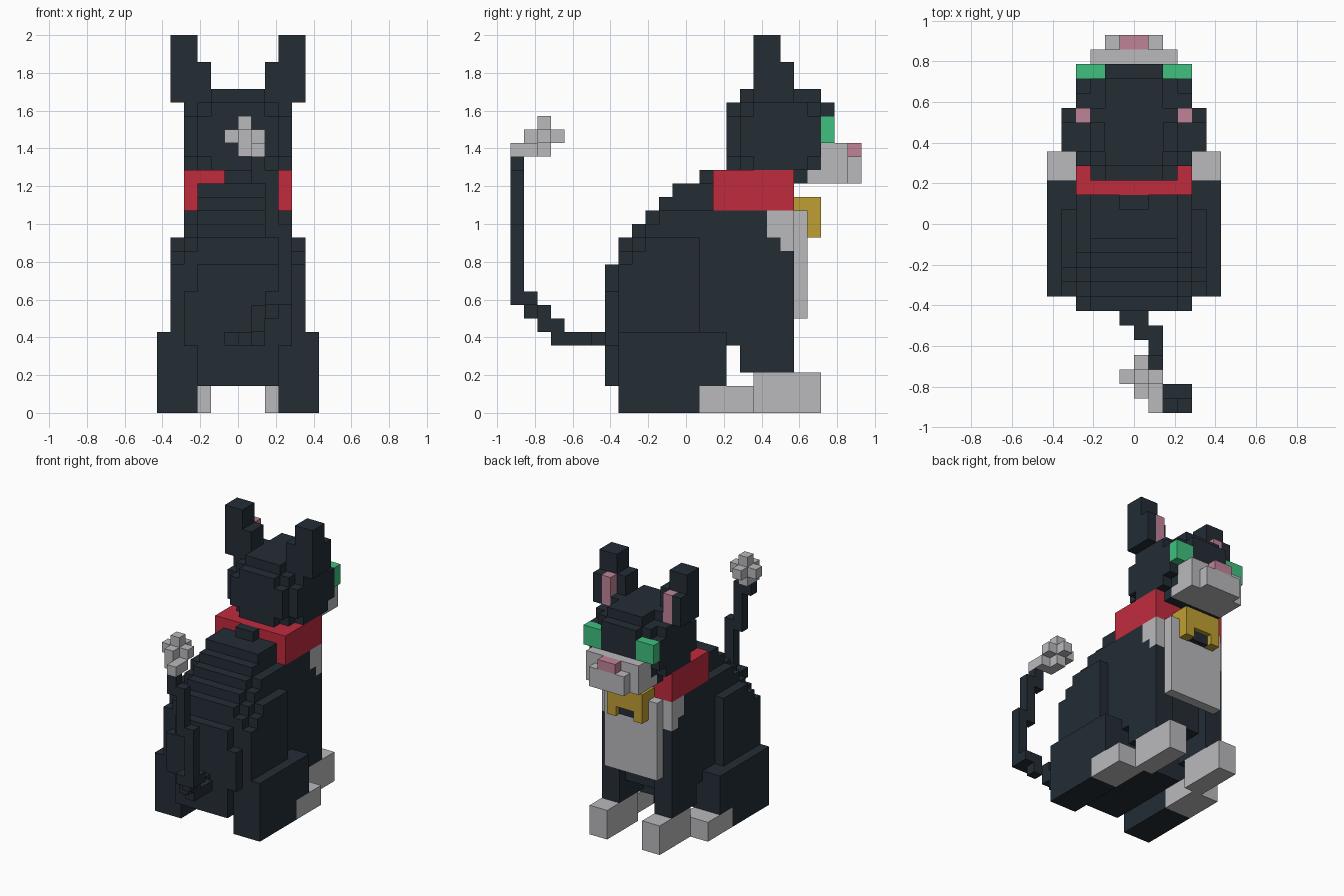
import bpy, bmesh

cube = bpy.data.objects.get("Cube")
if cube:
    bpy.data.objects.remove(cube)

U = 1 / 14  # size of one block


def material(name, rgb):
    m = bpy.data.materials.new(name)
    m.use_nodes = True
    m.diffuse_color = (*rgb, 1)
    m.node_tree.nodes["Principled BSDF"].inputs["Base Color"].default_value = (*rgb, 1)
    return m


dark = material("dark_slate_fur", (0.017, 0.026, 0.036))
white = material("pale_grey_fur", (0.49, 0.49, 0.51))
red = material("red_collar", (0.53, 0.025, 0.048))
green = material("green_eye", (0.05, 0.53, 0.21))
pink = material("pink_skin", (0.53, 0.23, 0.31))
gold = material("gold_metal", (0.52, 0.35, 0.033))


def part(name, mat, *boxes):
    """One object from block-unit boxes (x0, x1, y0, y1, z0, z1)."""
    bm = bmesh.new()
    for x0, x1, y0, y1, z0, z1 in boxes:
        cell = bmesh.ops.create_cube(bm, size=1)["verts"]
        bmesh.ops.scale(bm, verts=cell, vec=((x1 - x0) * U, (y1 - y0) * U, (z1 - z0) * U))
        bmesh.ops.translate(bm, verts=cell,
                            vec=((x0 + x1) * U / 2, (y0 + y1) * U / 2, (z0 + z1) * U / 2))
    mesh = bpy.data.meshes.new(name)
    bm.to_mesh(mesh)
    bm.free()
    mesh.materials.append(mat)
    obj = bpy.data.objects.new(name, mesh)
    bpy.context.collection.objects.link(obj)
    return obj


def mid(w, y0, y1, z0, z1):
    """Box centred on the middle plane, w blocks to each side."""
    return (-w, w, y0, y1, z0, z1)


def pair(name, mat, *boxes):
    """The same part on the left and mirrored to the right."""
    part("left_" + name, mat, *boxes)
    part("right_" + name, mat, *[(-b[1], -b[0], *b[2:]) for b in boxes])


# Torso: stepped back, rounded at the sides
steps = []
for y, top in [(-5, 13), (-4, 14), (-3, 15), (-2, 16), (-1, 17), (0, 17)]:
    steps += [mid(3, y, y + 1, 2, top),
              mid(4, y, y + 1, 3, min(top - 1, 15)),
              mid(5, y, y + 1, 5, min(top - 2, 13))]
part("torso", dark, *steps,
     mid(3, -6, -5, 2, 11), mid(4, -6, -5, 5, 9),
     mid(3, 1, 3, 2, 15), mid(4, 1, 6, 5, 15), mid(4, 6, 7, 5, 13),
     mid(3, 1, 2, 15, 17), mid(1, 1, 2, 15, 18))
part("chest_bib", white, mid(3, 8, 9, 7, 15), mid(3, 7, 8, 12, 15), mid(4, 6, 8, 13, 15),
     mid(4, 7, 8, 12, 13))

# Legs and paws
pair("front_leg", dark, (2, 4, 4, 8, 3, 12))
pair("front_paw", white, (2, 4, 5, 10, 0, 3))
pair("haunch", dark, (3, 6, -5, 3, 2, 6), (3, 6, -5, 1, 0, 2))
pair("hind_paw", white, (3, 6, 1, 5, 0, 2))

# Collar and bell
part("collar", red, mid(4, 2, 8, 15, 18))
part("bell", gold, mid(2, 8, 10, 14, 16), mid(2, 8, 9, 13, 14),
     (-2, -1, 9, 10, 13, 14), (1, 2, 9, 10, 13, 14))
part("bell_slot", dark, mid(1, 9, 9.5, 13.05, 14))

# Head: overlapping boxes give stepped corners
part("head", dark, mid(4, 4, 10, 19, 22), mid(4, 5, 9, 18, 23),
     mid(3, 3, 10, 19, 22), mid(2, 3, 10, 18, 23), mid(3, 4, 10, 18, 23),
     mid(2, 4, 10, 22, 24), mid(2, 10, 11, 20, 23), mid(3, 8, 9, 17, 18))
part("muzzle", white, mid(3, 9, 12, 17, 20), mid(2, 12, 13, 17, 19))
part("nose", pink, mid(1, 12, 13, 19, 20))
pair("eye", green, (2, 4, 10, 11, 20, 22))

# Ears
pair("ear", dark, (3, 5, 5, 7, 23, 28), (2, 3, 5, 7, 23, 26),
     (4, 5, 7, 8, 23, 26), (2, 3, 7, 8, 23, 24))
pair("inner_ear", pink, (3, 4, 7, 8, 23, 26))

# Tail curling up to a pale tip
part("tail", dark, (-1, 1, -7, -6, 5, 6), (0, 2, -8, -7, 5, 6), (1, 2, -10, -8, 5, 6),
     (1, 2, -11, -9, 6, 7), (1, 2, -11, -10, 7, 8), (2, 3, -12, -11, 7, 9),
     (2, 4, -13, -11, 8, 9), (3, 4, -13, -12, 9, 14), (2, 3, -13, -12, 13, 18),
     (1, 3, -13, -12, 17, 18), (1, 2, -13, -12, 17, 19))
part("tail_tip", white, (1, 2, -13, -11, 19, 20), (0, 1, -12, -11, 19, 20),
     (-1, 2, -11, -10, 20, 21), (0, 1, -12, -9, 20, 21), (0, 1, -11, -10, 19, 22))
